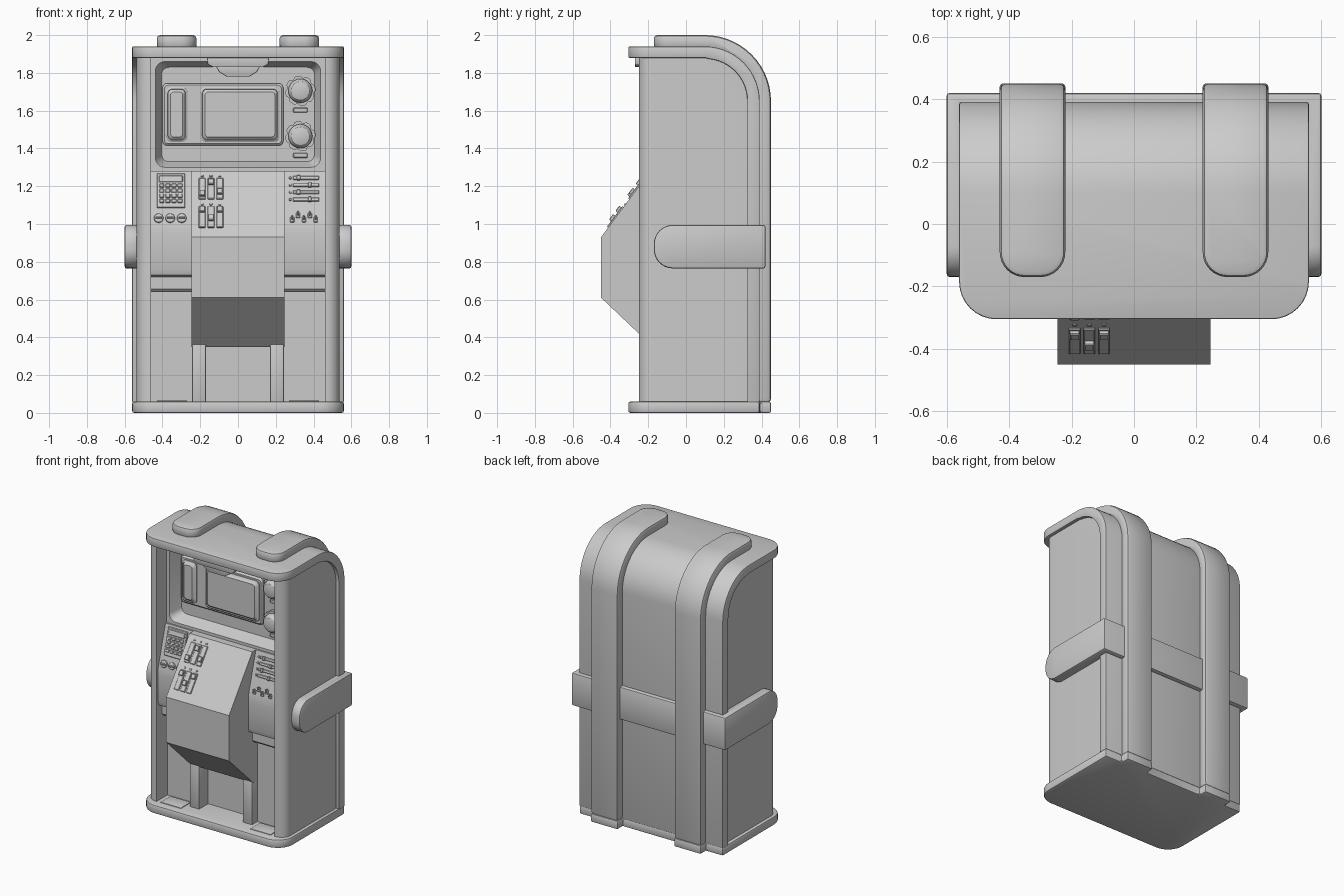
import bpy, bmesh, math
from mathutils import Matrix, Vector

if "Cube" in bpy.data.objects:
    bpy.data.objects.remove(bpy.data.objects["Cube"])


def finish(name, bm, bevel=0.0):
    bmesh.ops.recalc_face_normals(bm, faces=bm.faces)
    if bevel:
        es = [e for e in bm.edges if len(e.link_faces) == 2 and e.calc_face_angle(0) > 0.6]
        bmesh.ops.bevel(bm, geom=es, offset=bevel, segments=2, profile=0.5,
                        affect='EDGES', clamp_overlap=True)
    me = bpy.data.meshes.new(name)
    bm.to_mesh(me)
    bm.free()
    ob = bpy.data.objects.new(name, me)
    bpy.context.collection.objects.link(ob)
    return ob


def extrude(name, pts, vec, corner=None, r=0.1, bevel=0.0):
    """Extrude a planar outline; edges whose ends satisfy corner() get rounded by r."""
    bm = bmesh.new()
    f = bm.faces.new([bm.verts.new(p) for p in pts])
    out = bmesh.ops.extrude_face_region(bm, geom=[f], use_keep_orig=True)
    bmesh.ops.translate(bm, vec=vec, verts=[g for g in out['geom'] if isinstance(g, bmesh.types.BMVert)])
    if corner:
        es = [e for e in bm.edges if corner(e.verts[0].co, e.verts[1].co)]
        bmesh.ops.bevel(bm, geom=es, offset=r, segments=8, profile=0.5, affect='EDGES')
    return finish(name, bm, bevel)


def side(name, prof, x0, x1, **kw):
    """Side profile (y, z) extruded from x0 to x1."""
    return extrude(name, [(x0, y, z) for y, z in prof], (x1 - x0, 0, 0), **kw)


def arc(r, start, end, n=14, c=(0.10, 1.65)):
    return [(c[0] + r * math.cos(a), c[1] + r * math.sin(a))
            for a in (math.radians(start + (end - start) * i / n) for i in range(n + 1))]


def plane(p0, p1):
    """Sloped panel frame running from (y, z) p0 up to p1, facing forward."""
    v = Vector((0, p1[0] - p0[0], p1[1] - p0[1])).normalized()
    u = Vector((1, 0, 0))
    m = Matrix((u, v, u.cross(v))).transposed().to_4x4()
    m.translation = (0, p0[0], p0[1])
    return m


def loft(name, m, x, z, loops, bevel=0.0):
    """Stack rounded rectangles (w, h, radius, depth) on a panel frame."""
    bm, rings = bmesh.new(), []
    k = m[2][1]
    v0 = (z - m.translation.z) / k
    for w, h, r, d in loops:
        ring = []
        for q, (sx, sy) in enumerate(((1, 1), (-1, 1), (-1, -1), (1, -1))):
            for i in range(6):
                a = math.pi / 2 * (q + i / 5)
                p = (x + sx * (w / 2 - r) + r * math.cos(a), v0 + sy * (h / k / 2 - r) + r * math.sin(a), d)
                ring.append(bm.verts.new(m @ Vector(p)))
        rings.append(ring)
    for a, b in zip(rings, rings[1:]):
        for i in range(24):
            bm.faces.new((a[i], a[(i + 1) % 24], b[(i + 1) % 24], b[i]))
    bm.faces.new(rings[0])
    bm.faces.new(rings[-1])
    return finish(name, bm, bevel)


def block(name, m, x, z, w, h, d, r=0.004, b=0.003, base=-0.004):
    return loft(name, m, x, z, [(w, h, r, base), (w, h, r, d - b), (w - 2 * b, h - 2 * b, max(r - b, 0.001), d)])


def knob(name, m, x, z, rad, d):
    k = m[2][1]
    s = [(1, 0), (1, .5), (.93, .75), (.75, .92), (.4, 1)]
    return loft(name, m, x, z, [(2 * rad * a, 2 * rad * a * k, rad * a * .999, d * b) for a, b in s])


# Base plate with rounded front corners and bumps under the straps
half = [(0.56, 0.39), (0.43, 0.39), (0.43, 0.45), (0.22, 0.45), (0.22, 0.39)]
plan = [(0.56, -0.305)] + half + [(-x, y) for x, y in reversed(half)] + [(-0.56, -0.305)]
front_v = lambda a, b: max(a.y, b.y) < -0.3 and abs(a.x - b.x) < 1e-4
extrude("base_plate", [(x, y, 0) for x, y in plan], (0, 0, 0.06), corner=front_v, r=0.12, bevel=0.01)

# Curved roof and back shell
shell = [(-0.305, 1.88), (-0.305, 1.94)] + arc(0.29, 90, 0) + [(0.39, 0.055), (0.325, 0.055)] + arc(0.225, 0, 90)
shell[-1] = (0.10, 1.88)
side("roof_back_shell", shell, -0.56, 0.56, corner=front_v, r=0.12, bevel=0.006)

# Inner core behind the panels
side("inner_core", [(-0.02, 0.05), (-0.02, 1.88)] + arc(0.23, 90, 0) + [(0.33, 0.05)], -0.5, 0.5)

for s, tag in ((-1, "left"), (1, "right")):
    # Side walls with rounded front corners
    wall = [(-0.25, 0.05), (-0.25, 1.885)] + arc(0.235, 90, 0) + [(0.335, 0.05)]
    side(tag + "_side_wall", wall, s * 0.46, s * 0.537, r=0.07,
         corner=lambda a, b: max(a.y, b.y) < -0.24 and min(abs(a.x), abs(b.x)) > 0.5)
    # Straps over the roof and down the back
    strap = [(-0.17, 1.93), (-0.17, 2.0)] + arc(0.35, 90, 0) + [(0.45, 0.055), (0.38, 0.055)] + arc(0.28, 0, 90)
    side(tag + "_strap", strap, s * 0.22, s * 0.43, r=0.08, bevel=0.018,
         corner=lambda a, b: max(a.y, b.y) < -0.16 and abs(a.x - b.x) < 1e-4)
    # Control pods beside the console
    pod = [(-0.02, 1.28), (-0.15, 1.28), (-0.222, 1.03), (-0.232, 0.99), (-0.235, 0.95), (-0.235, 0.76),
           (-0.225, 0.73), (-0.20, 0.72), (-0.02, 0.72)]
    side(tag + "_pod", pod, s * 0.24, s * 0.462)
    side(tag + "_pod_ledge", [(-0.02, 0.73), (-0.19, 0.73), (-0.19, 0.655), (-0.175, 0.64), (-0.02, 0.64)],
         s * 0.24, s * 0.462)
    # Lower panels and console posts
    side(tag + "_lower_panel", [(-0.13, 0.05), (-0.13, 0.65), (-0.02, 0.65), (-0.02, 0.05)], s * 0.24, s * 0.462)
    side(tag + "_console_post", [(-0.19, 0.05), (-0.19, 0.40), (-0.02, 0.40), (-0.02, 0.05)],
         s * 0.17, s * 0.243, bevel=0.006)

side("middle_lower_panel", [(-0.09, 0.05), (-0.09, 0.5), (-0.02, 0.5), (-0.02, 0.05)], -0.18, 0.18)

# Belt around sides and back with round front ends
belt = [(-0.6, -0.17), (-0.6, 0.42), (0.6, 0.42), (0.6, -0.17), (0.53, -0.17), (0.53, 0.37), (-0.53, 0.37), (-0.53, -0.17)]
extrude("belt", [(x, y, 0.765) for x, y in belt], (0, 0, 0.23), r=0.1, bevel=0.01,
        corner=lambda a, b: max(a.y, b.y) < -0.16 and abs(a.z - b.z) < 1e-4)

# Central console
side("console", [(-0.02, 1.28), (-0.19, 1.28), (-0.45, 0.93), (-0.45, 0.61), (-0.176, 0.35), (-0.02, 0.35)],
     -0.245, 0.245)

# Screen surround with sunken rounded opening
P = plane((-0.05, 1.0), (-0.05, 2.0))
loft("screen_surround", P, 0, 1.58,
     [(0.92, 0.6, 0.002, -0.03), (0.92, 0.6, 0.002, 0.09), (0.875, 0.56, 0.05, 0.09),
      (0.865, 0.55, 0.05, 0.08), (0.82, 0.51, 0.04, 0.01), (0.81, 0.5, 0.04, 0.0)])
loft("screen_panel", P, -0.08, 1.58, [(0.64, 0.33, 0.025, -0.01), (0.64, 0.33, 0.025, 0.012), (0.62, 0.31, 0.02, 0.022)])
for n, x, w in (("small_screen", -0.325, 0.115), ("main_screen", 0.01, 0.42)):
    loft(n, P, x, 1.58, [(w, 0.29, 0.03, 0.02), (w, 0.29, 0.03, 0.03), (w - .02, 0.27, 0.025, 0.036),
                         (w - .025, 0.265, 0.022, 0.03), (w - .05, 0.24, 0.02, 0.042)])

# Big dials with notched rims and label plates
for i, z in enumerate((1.705, 1.465)):
    knob(f"dial_{i}", P, 0.33, z, 0.064, 0.075)
    rim = []
    for j in range(48):
        r = 0.08 if j % 6 < 4 else 0.071
        a = math.tau * j / 48
        rim.append((0.33 + r * math.cos(a), -0.045, z + r * math.sin(a)))
    extrude(f"dial_rim_{i}", rim, (0, -0.03, 0))
    block(f"dial_label_{i}", P, 0.33, z - 0.102, 0.075, 0.025, 0.012)

# Lamp under the roof
extrude("lamp_housing", [(x, -0.03, z) for x, z in
        ((-0.165, 1.885), (0.165, 1.885), (0.16, 1.845), (0.13, 1.83), (-0.13, 1.83), (-0.16, 1.845))],
        (0, -0.24, 0), bevel=0.004)
extrude("lamp_lens", [(x, -0.03, z) for x, z in
        ((-0.12, 1.84), (0.12, 1.84), (0.1, 1.805), (0.06, 1.78), (-0.06, 1.78), (-0.1, 1.805))],
        (0, -0.21, 0), bevel=0.006)

# Slider banks on the console slope
C = plane((-0.45, 0.93), (-0.19, 1.28))
for row, (z, offs) in enumerate(((1.185, (-.03, .03, -.02)), (1.035, (.035, -.01, .035)))):
    for i, off in enumerate(offs):
        x = -0.19 + 0.047 * i
        block(f"slider_track_{row}_{i}", C, x, z, 0.036, 0.11, 0.008)
        block(f"slider_handle_{row}_{i}", C, x, z + off, 0.03, 0.028, 0.022)
        block(f"slider_mark_{row}_{i}", C, x, z + 0.068, 0.014, 0.008, 0.005, r=0.002, b=0.001)

# Left pod: keypad and three selector knobs
D = plane((-0.222, 1.03), (-0.15, 1.28))
block("keypad_plate", D, -0.355, 1.175, 0.15, 0.18, 0.010)
block("keypad_display", D, -0.355, 1.236, 0.125, 0.035, 0.016)
for i in range(4):
    for j in range(4):
        block(f"key_{i}_{j}", D, -0.403 + 0.032 * i, 1.2 - 0.027 * j, 0.025, 0.02, 0.017)
for i in range(3):
    x = -0.42 + 0.061 * i
    knob(f"selector_{i}", D, x, 1.03, 0.025, 0.012)
    block(f"selector_grip_{i}", D, x, 1.03, 0.036, 0.010, 0.024)

# Right pod: horizontal sliders and toggle switches
for i in range(4):
    z = 1.243 - 0.038 * i
    block(f"bar_track_{i}", D, 0.36, z, 0.14, 0.018, 0.008)
    block(f"bar_handle_{i}", D, 0.32 + 0.03 * ((i * 2) % 4), z, 0.02, 0.024, 0.016)
    knob(f"bar_light_{i}", D, 0.277, z, 0.007, 0.008)
for i in range(5):
    x = 0.287 + 0.031 * i
    z = 1.022 + 0.022 * (i % 2)
    block(f"toggle_plate_{i}", D, x, z, 0.022, 0.026, 0.008)
    block(f"toggle_lever_{i}", D, x, z + 0.008, 0.009, 0.02, 0.024)

# Shallow floor pads in the foot area
F = Matrix.Identity(4)
for s, tag in ((-1, "left"), (1, "right")):
    extrude(tag + "_floor_pad", [(s * x, y, 0.055) for x, y in
            ((0.27, -0.25), (0.43, -0.25), (0.43, -0.14), (0.27, -0.14))], (0, 0, 0.010), bevel=0.003)

# Smooth shading with crisp edges
for ob in bpy.context.collection.objects:
    ob.select_set(True)
    bpy.context.view_layer.objects.active = ob
bpy.ops.object.shade_smooth_by_angle(angle=math.radians(32))
